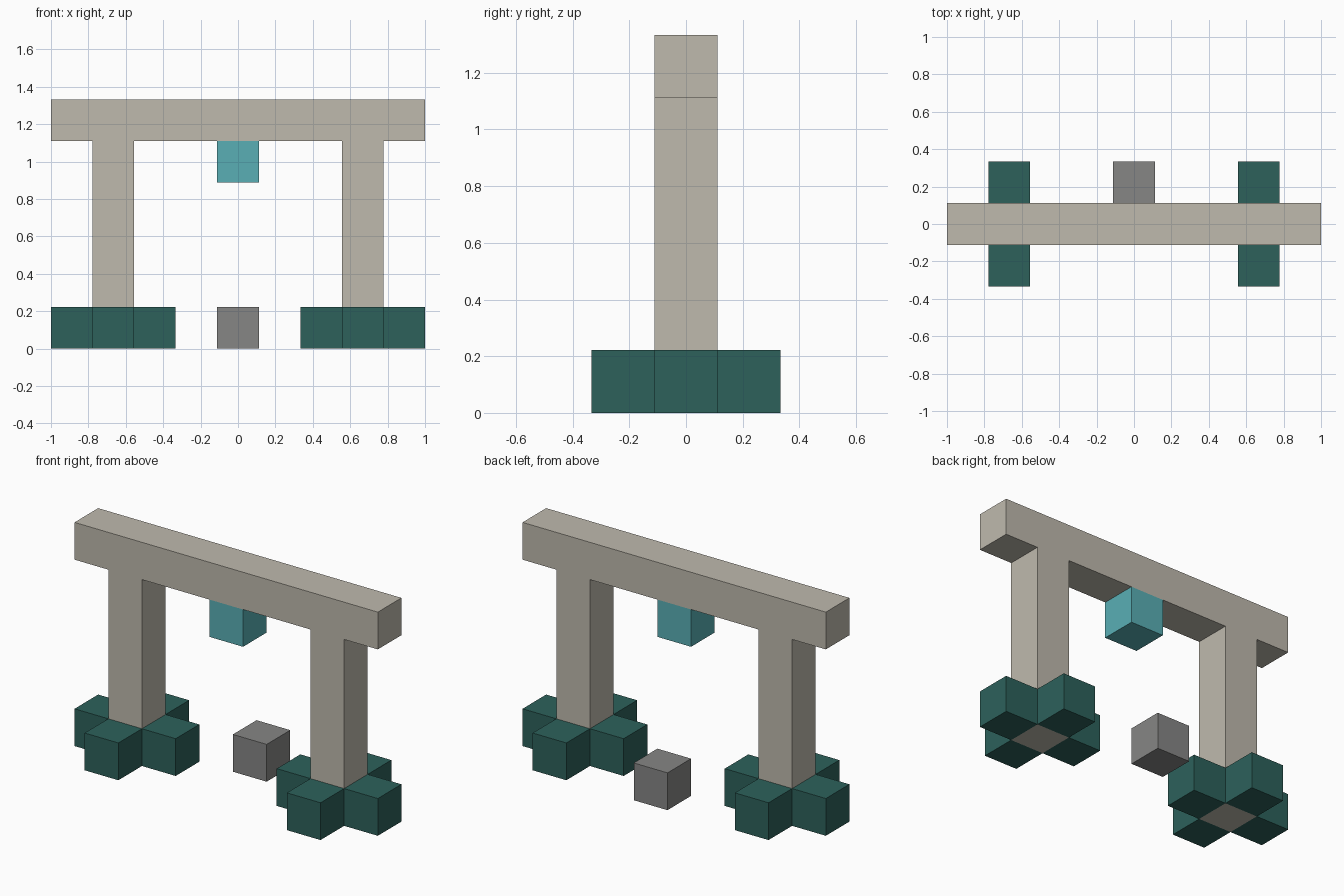
import bpy

default = bpy.data.objects.get("Cube")
if default:
    bpy.data.objects.remove(default, do_unlink=True)

U = 2 / 9  # one block


def material(name, rgb):
    mat = bpy.data.materials.new(name)
    mat.use_nodes = True
    color = (*rgb, 1)
    mat.diffuse_color = color
    mat.node_tree.nodes["Principled BSDF"].inputs["Base Color"].default_value = color
    return mat


stone = material("pale stone", (0.52, 0.49, 0.42))
dark_teal = material("dark teal", (0.026, 0.12, 0.105))
light_teal = material("light teal", (0.10, 0.43, 0.46))
grey = material("grey", (0.24, 0.24, 0.235))


def block(name, mat, x, y, z, size=(1, 1, 1)):
    """Box centred on x and y with its base at z, measured in blocks."""
    bpy.ops.mesh.primitive_cube_add(size=1, location=(x * U, y * U, (z + size[2] / 2) * U))
    obj = bpy.context.object
    obj.name = name
    obj.scale = [s * U for s in size]
    bpy.ops.object.transform_apply(location=False, rotation=False, scale=True)
    obj.data.materials.append(mat)
    return obj


# Lintel and hanging lamp
block("lintel", stone, 0, 0, 5, (9, 1, 1))
block("hanging_lamp", light_teal, 0, 0, 4)

# Pillars, each with four foot blocks around the base
for side, x in (("right", -3), ("left", 3)):
    block(f"{side}_pillar", stone, x, 0, 0, (1, 1, 5))
    for place, dx, dy in (("front", 0, -1), ("back", 0, 1), ("right", -1, 0), ("left", 1, 0)):
        block(f"{side}_pillar_{place}_foot", dark_teal, x + dx, dy, 0)

# Loose block on the ground behind the opening
block("ground_block", grey, 0, 1, 0)
